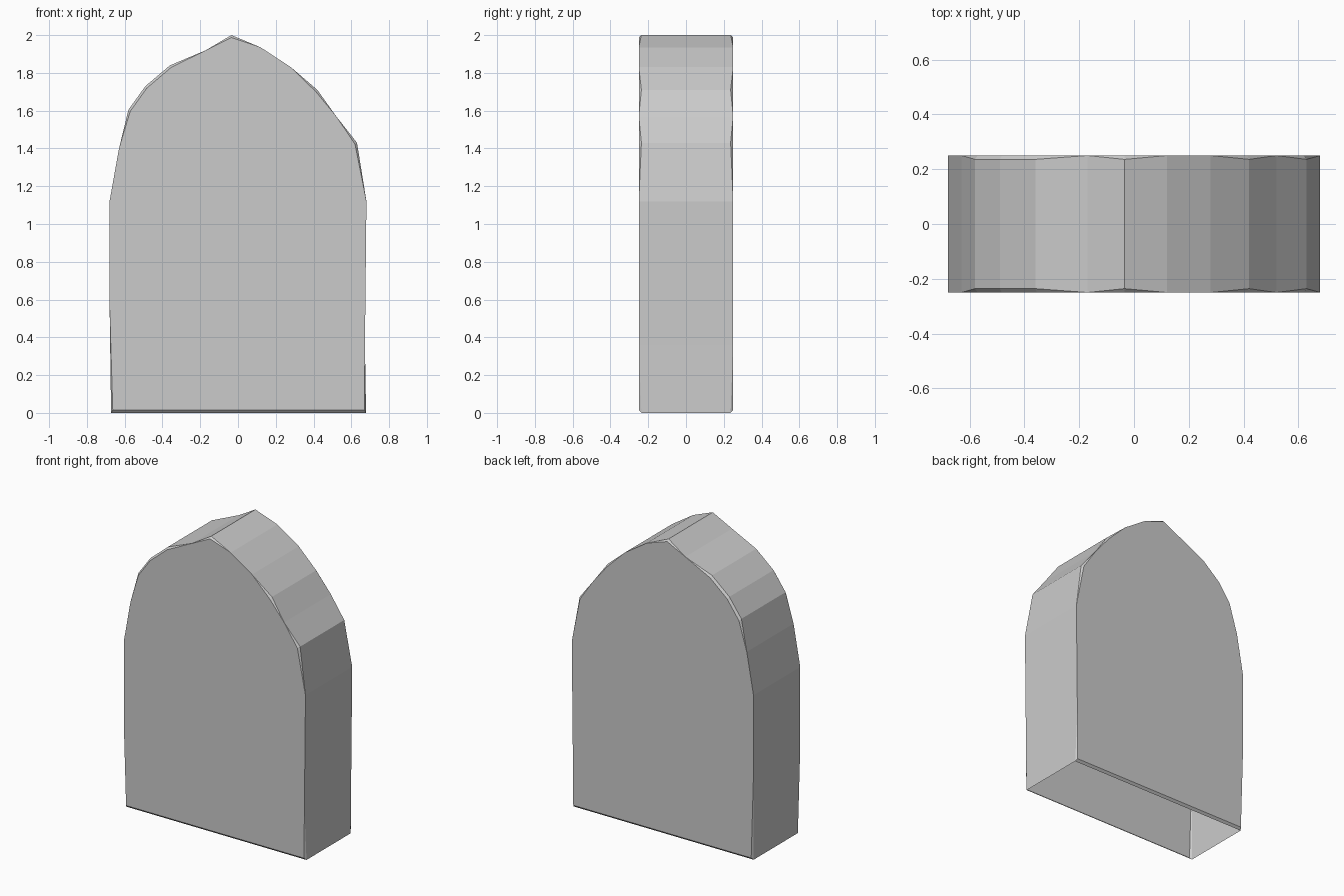
import bpy, bmesh

if "Cube" in bpy.data.objects:
    bpy.data.objects.remove(bpy.data.objects["Cube"])

# Weathered outline from bottom left over the tip to bottom right: x, z, edge chip (0 = sharp edge)
outline = [
    (-0.672, 0.0, 1), (-0.68, 0.58, 0), (-0.68, 1.12, 0), (-0.63, 1.40, 0),
    (-0.58, 1.605, 1), (-0.49, 1.73, 1), (-0.36, 1.84, 1), (-0.17, 1.92, 0),
    (-0.035, 2.0, 1), (0.12, 1.935, 0), (0.28, 1.83, 0), (0.42, 1.71, 1),
    (0.52, 1.57, 0), (0.63, 1.43, 1), (0.68, 1.12, 0), (0.672, 0.36, 0),
    (0.678, 0.0, 1),
]
HALF, CHIP, INSET = 0.25, 0.014, 0.013

bm = bmesh.new()


def ring(side):
    """Return the face-edge vertices and the wall-edge vertices of one side."""
    face, wall = [], []
    for x, z, chip in outline:
        if not chip:
            v = bm.verts.new((x, side * HALF, z))
            face.append(v)
            wall.append(v)
            continue
        wall.append(bm.verts.new((x, side * (HALF - CHIP), z)))
        if z == 0:
            fx, fz = x - INSET * (0.7 if x > 0 else -0.7), 0.015
        else:
            # pull the chipped edge towards the middle of the stone
            dx, dz = -x, 1.0 - z
            d = (dx * dx + dz * dz) ** 0.5
            fx, fz = x + dx / d * INSET, z + dz / d * INSET
        face.append(bm.verts.new((fx, side * HALF, fz)))
    return face, wall


def strip(a, b):
    """Bridge two vertex rows, dropping corners that coincide."""
    for i in range(len(a) - 1):
        corners = list(dict.fromkeys((a[i], a[i + 1], b[i + 1], b[i])))
        if len(corners) > 2:
            bm.faces.new(corners)


front, front_wall = ring(-1)
back, back_wall = ring(1)

# Front and back slabs with chipped edges and a bottom chamfer
for face, wall in ((front, front_wall), (back, back_wall)):
    bm.faces.new(face)
    strip(face, wall)
    bm.faces.new((face[0], face[-1], wall[-1], wall[0]))

# Side walls over the arch; the underside stays open
strip(front_wall, back_wall)
bmesh.ops.recalc_face_normals(bm, faces=bm.faces)

mesh = bpy.data.meshes.new("pointed_stone_slab")
bm.to_mesh(mesh)
bm.free()
stone = bpy.data.objects.new("pointed_stone_slab", mesh)
bpy.context.collection.objects.link(stone)
